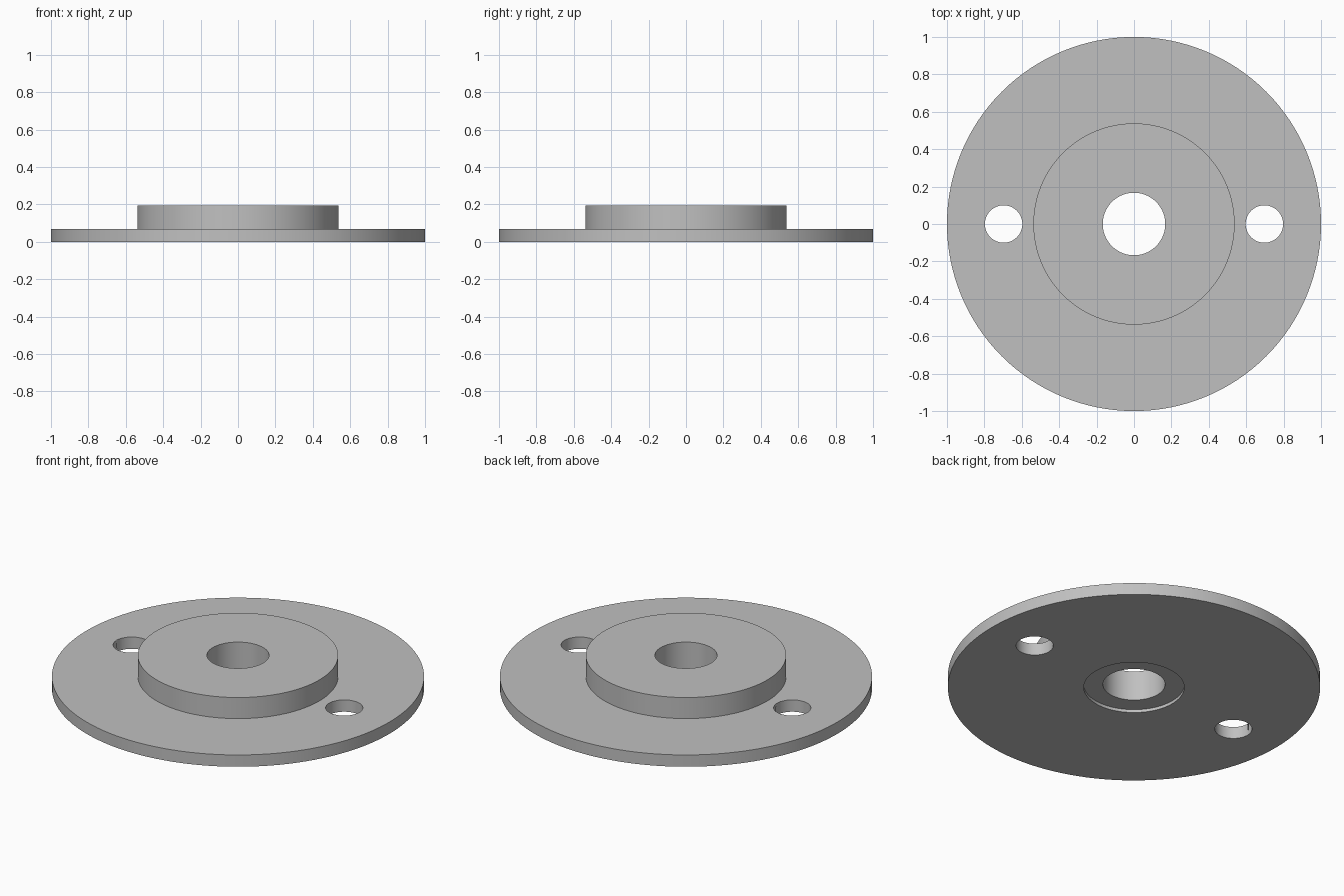
import bpy, bmesh, math

if "Cube" in bpy.data.objects:
    bpy.data.objects.remove(bpy.data.objects["Cube"])

SEG = 128
grey = bpy.data.materials.new("plain grey")
grey.diffuse_color = (0.53, 0.53, 0.53, 1)
grey.use_nodes = True
grey.node_tree.nodes["Principled BSDF"].inputs["Base Color"].default_value = grey.diffuse_color


def lathe(name, profile):
    """Revolve a closed (radius, height) profile around z."""
    bm = bmesh.new()
    rings = []
    for r, z in profile:
        rings.append([bm.verts.new((r * math.cos(2 * math.pi * i / SEG),
                                    r * math.sin(2 * math.pi * i / SEG), z))
                      for i in range(SEG)])
    for a, b in zip(rings, rings[1:] + rings[:1]):
        for i in range(SEG):
            j = (i + 1) % SEG
            bm.faces.new((a[i], a[j], b[j], b[i]))
    bmesh.ops.recalc_face_normals(bm, faces=bm.faces)
    mesh = bpy.data.meshes.new(name)
    bm.to_mesh(mesh)
    bm.free()
    obj = bpy.data.objects.new(name, mesh)
    bpy.context.collection.objects.link(obj)
    mesh.materials.append(grey)
    return obj


# Flange: disc, raised hub, central bore and shallow counterbore underneath
flange = lathe("flange", [
    (0.27, 0), (1.0, 0), (1.0, 0.07), (0.538, 0.07),
    (0.538, 0.195), (0.167, 0.195), (0.167, 0.018), (0.27, 0.018)])

# Two bolt holes, one on each side
for side in (-1, 1):
    bpy.ops.mesh.primitive_cylinder_add(
        vertices=64, radius=0.1, depth=0.4, location=(side * 0.697, 0, 0))
    cutter = bpy.context.object
    cutter.name = "bolt_hole_cutter"
    cutter.data.materials.append(grey)
    cut = flange.modifiers.new("bolt_hole", 'BOOLEAN')
    cut.operation = 'DIFFERENCE'
    cut.solver = 'EXACT'
    cut.object = cutter
    bpy.context.view_layer.objects.active = flange
    bpy.ops.object.modifier_apply(modifier=cut.name)
    bpy.data.objects.remove(cutter)

# Smooth round walls, sharp rims
bpy.ops.object.select_all(action='DESELECT')
flange.select_set(True)
bpy.context.view_layer.objects.active = flange
bpy.ops.object.shade_smooth_by_angle(angle=math.radians(30))
